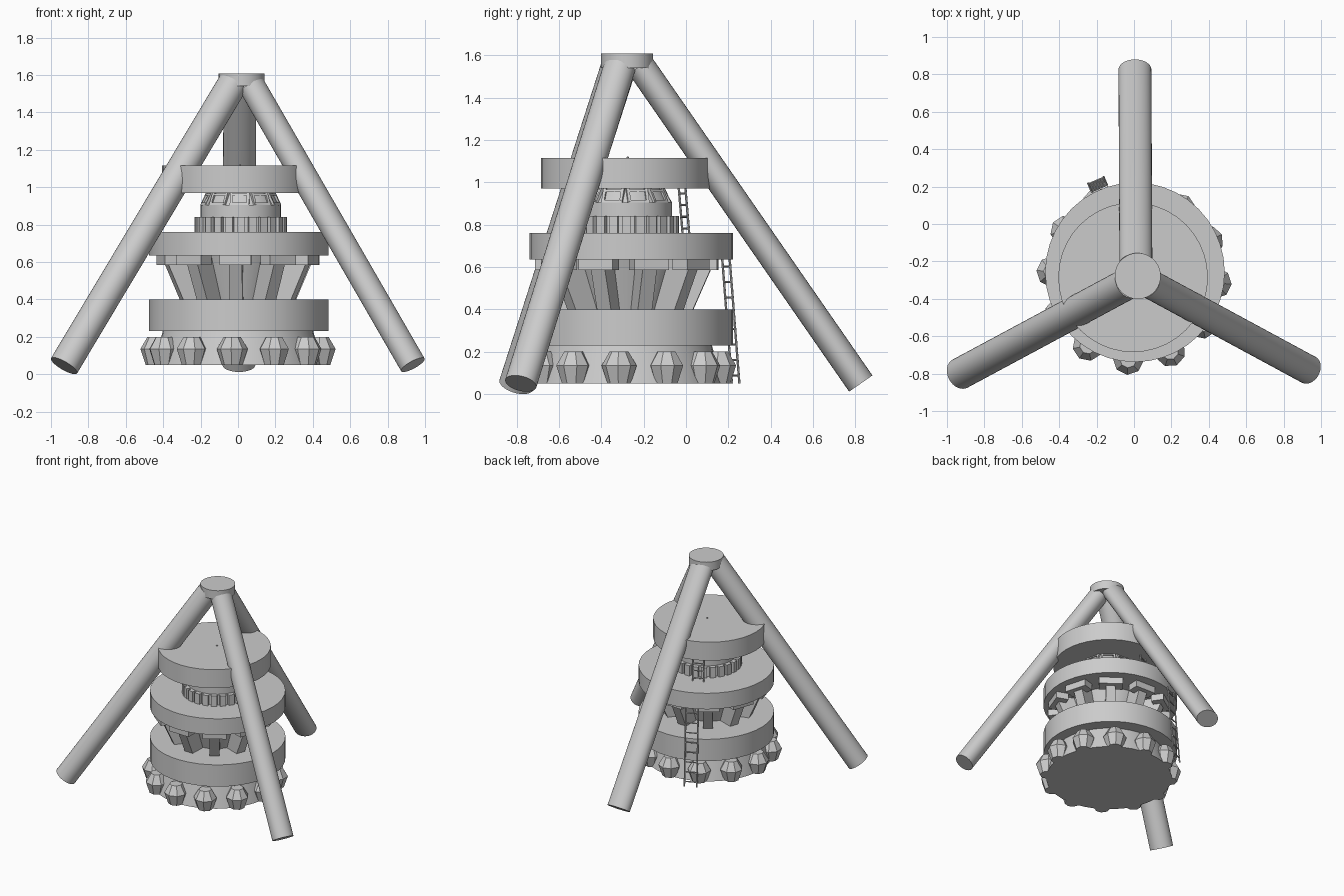
import bpy, bmesh, math
from mathutils import Vector, Matrix

cube = bpy.data.objects.get("Cube")
if cube:
    bpy.data.objects.remove(cube, do_unlink=True)

grey = bpy.data.materials.new("plain_grey")
grey.use_nodes = True
grey.diffuse_color = (0.6, 0.6, 0.6, 1)
grey.node_tree.nodes["Principled BSDF"].inputs["Base Color"].default_value = (0.6, 0.6, 0.6, 1)


def finish(name, bm, smooth=True):
    bmesh.ops.recalc_face_normals(bm, faces=bm.faces)
    mesh = bpy.data.meshes.new(name)
    bm.to_mesh(mesh)
    bm.free()
    obj = bpy.data.objects.new(name, mesh)
    bpy.context.collection.objects.link(obj)
    mesh.materials.append(grey)
    if smooth:
        bpy.ops.object.select_all(action='DESELECT')
        obj.select_set(True)
        bpy.context.view_layer.objects.active = obj
        bpy.ops.object.shade_smooth_by_angle(angle=math.radians(30))
    return obj


def add_frustum(bm, r0, r1, z0, z1, sides, place=Matrix()):
    mid = Matrix.Translation((0, 0, (z0 + z1) / 2))
    bmesh.ops.create_cone(bm, cap_ends=True, segments=sides, radius1=r0, radius2=r1,
                          depth=z1 - z0, matrix=place @ mid)


def disc(name, centre, r0, r1, z0, z1, sides=40):
    bm = bmesh.new()
    add_frustum(bm, r0, r1, z0, z1, sides, Matrix.Translation((*centre, 0)))
    return finish(name, bm)


def add_wedge(bm, place, low, high, z0, z1, w0, w1):
    """Box reaching along local x, with separate radial spans at its bottom and top."""
    for v in bmesh.ops.create_cube(bm, size=1)["verts"]:
        top, outer = v.co.z > 0, v.co.x > 0
        span, width = (high, w1) if top else (low, w0)
        v.co = place @ Vector((span[outer], v.co.y * width, z1 if top else z0))


def add_rod(bm, a, b, radius, sides=6):
    a, b = Vector(a), Vector(b)
    turn = (b - a).to_track_quat('Z', 'Y').to_matrix().to_4x4()
    add_frustum(bm, radius, radius, 0, (b - a).length, sides, Matrix.Translation(a) @ turn)


def spokes(centre, count, start):
    for i in range(count):
        yield (Matrix.Translation((*centre, 0))
               @ Matrix.Rotation(math.radians(start) + i * math.tau / count, 4, 'Z'))


# Stacked decks and the solid bodies between them
hub = (0.005, -0.258)
base = (0.0, -0.28)
upper = (0.015, -0.28)
disc("base_body", base, 0.45, 0.40, 0.05, 0.24)
disc("lower_deck", hub, 0.48, 0.48, 0.23, 0.40)
disc("tapered_core", base, 0.19, 0.28, 0.39, 0.64)
disc("middle_deck", hub, 0.48, 0.48, 0.635, 0.76)
disc("gear_core", upper, 0.225, 0.225, 0.75, 0.84)
disc("collar", upper, 0.215, 0.215, 0.84, 0.905)
disc("cabin", upper, 0.205, 0.165, 0.905, 0.98)
disc("top_deck", (-0.005, -0.285), 0.40, 0.40, 0.97, 1.115)
disc("top_pin", (0.01, -0.275), 0.008, 0.004, 1.11, 1.122, 8)

# Faceted pods around the base
bm = bmesh.new()
for m in spokes((0, -0.285), 12, 266):
    pod = m @ Matrix.Translation((0.44, 0, 0))
    add_frustum(bm, 0.055, 0.083, 0.05, 0.135, 8, pod)
    add_frustum(bm, 0.083, 0.045, 0.135, 0.20, 8, pod)
finish("base_pods", bm, smooth=False)

# Leaning struts with head brackets
bm = bmesh.new()
for m in spokes(base, 10, 268):
    add_wedge(bm, m, (0.19, 0.31), (0.28, 0.42), 0.39, 0.64, 0.07, 0.07)
    add_wedge(bm, m, (0.34, 0.43), (0.34, 0.43), 0.585, 0.64, 0.17, 0.17)
finish("deck_struts", bm, smooth=False)

# Gear teeth
bm = bmesh.new()
for m in spokes(upper, 24, 0):
    add_wedge(bm, m, (0.21, 0.247), (0.21, 0.247), 0.755, 0.84, 0.042, 0.042)
finish("gear_teeth", bm, smooth=False)

# Raised window frames on the cabin
bm = bmesh.new()
for m in spokes(upper, 10, 268):
    for side in (-1, 1):
        post = m @ Matrix.Translation((0, side * 0.045, 0))
        add_wedge(bm, post, (0.17, 0.21), (0.14, 0.175), 0.905, 0.98, 0.014, 0.014)
    add_wedge(bm, m, (0.17, 0.212), (0.16, 0.207), 0.905, 0.917, 0.09, 0.09)
    add_wedge(bm, m, (0.15, 0.186), (0.14, 0.18), 0.955, 0.967, 0.09, 0.09)
finish("window_frames", bm, smooth=False)


# Ladders
def ladder(name, r0, r1, z0, z1, rungs, half):
    m = next(spokes(hub, 1, 113))
    bm = bmesh.new()
    for side in (-half, half):
        add_rod(bm, m @ Vector((r0, side, z0)), m @ Vector((r1, side, z1)), 0.006)
    for i in range(rungs):
        t = (i + 0.5) / rungs
        r, z = r0 + (r1 - r0) * t, z0 + (z1 - z0) * t
        add_rod(bm, m @ Vector((r, -half, z)), m @ Vector((r, half, z)), 0.005)
    finish(name, bm)


ladder("lower_ladder", 0.535, 0.485, 0.05, 0.64, 8, 0.045)
ladder("upper_ladder", 0.28, 0.26, 0.755, 0.975, 4, 0.04)


# Tripod legs, slightly oval in section
def leg(name, foot, top, across, along):
    foot, top = Vector(foot), Vector(top)
    axis = (top - foot).normalized()
    tangent = axis.cross(Vector((0, 0, 1))).normalized()
    frame = Matrix((tangent * across, axis.cross(tangent) * along, axis)).transposed().to_4x4()
    bm = bmesh.new()
    add_frustum(bm, 1, 1, 0, (top - foot).length, 32, Matrix.Translation(foot) @ frame)
    finish(name, bm)


leg("right_leg", (-0.93, -0.80, 0.045), (-0.027, -0.315, 1.555), 0.085, 0.08)
leg("left_leg", (0.935, -0.78, 0.05), (0.075, -0.315, 1.54), 0.078, 0.07)
leg("back_leg", (0.005, 0.825, 0.05), (0.01, -0.215, 1.55), 0.088, 0.067)
disc("apex_cap", (0.02, -0.278), 0.123, 0.123, 1.54, 1.607)
